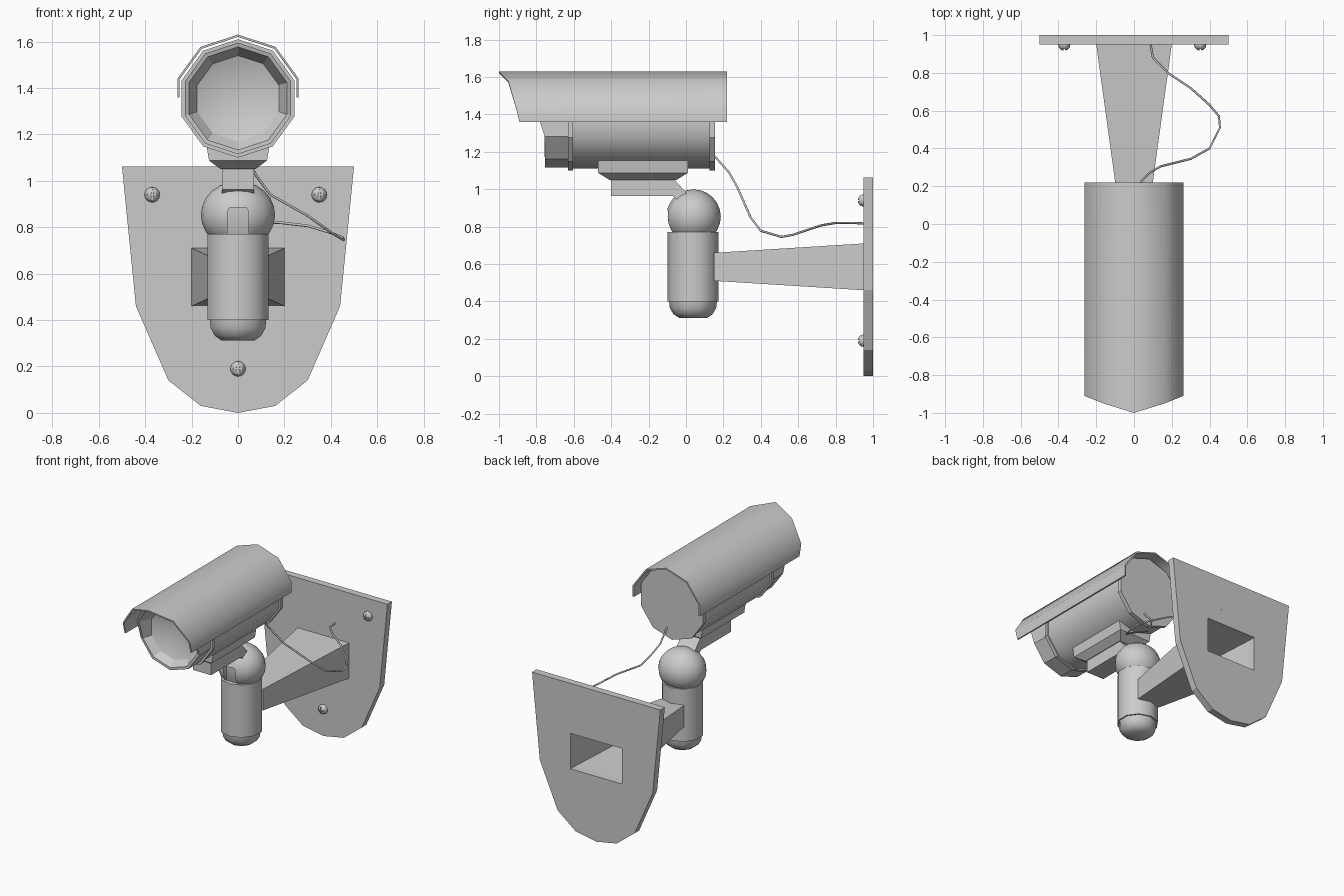
import bpy, bmesh
from math import sin, cos, pi, radians

if "Cube" in bpy.data.objects:
    bpy.data.objects.remove(bpy.data.objects["Cube"])

CZ = 1.355   # height of the camera axis


def make(name, verts, faces, smooth=None):
    me = bpy.data.meshes.new(name)
    me.from_pydata(verts, [], faces)
    bm = bmesh.new()
    bm.from_mesh(me)
    bmesh.ops.recalc_face_normals(bm, faces=bm.faces)
    bm.to_mesh(me)
    bm.free()
    ob = bpy.data.objects.new(name, me)
    bpy.context.collection.objects.link(ob)
    if smooth:
        shade(ob, smooth)
    return ob


def activate(ob):
    bpy.ops.object.select_all(action='DESELECT')
    ob.select_set(True)
    bpy.context.view_layer.objects.active = ob


def shade(ob, angle):
    activate(ob)
    bpy.ops.object.shade_smooth_by_angle(angle=radians(angle))


def loft(name, rings, start=True, end=True, smooth=None, tip=None):
    """Skin equal-sized closed rings, with optional caps or a pointed end."""
    n = len(rings[0])
    verts = [p for r in rings for p in r]
    faces = [(k * n + i, k * n + (i + 1) % n, (k + 1) * n + (i + 1) % n, (k + 1) * n + i)
             for k in range(len(rings) - 1) for i in range(n)]
    last = (len(rings) - 1) * n
    if start:
        faces.append(tuple(range(n)))
    if tip:
        verts.append(tip)
        faces += [(last + i, last + (i + 1) % n, len(verts) - 1) for i in range(n)]
    elif end:
        faces.append(tuple(range(last, last + n)))
    return make(name, verts, faces, smooth)


def ring_y(r, y):
    """Ten-sided ring round the camera axis; y may be a function of height."""
    pts = []
    for i in range(10):
        a = pi / 2 + i * pi / 5
        z = CZ + r * sin(a)
        pts.append((r * cos(a), y(z) if callable(y) else y, z))
    return pts


def ring_z(r, z, cy=0.0375):
    return [(r * cos(pi / 2 + i * pi / 5), cy + r * sin(pi / 2 + i * pi / 5), z) for i in range(10)]


def rect_y(x, z0, z1, y):
    return [(-x, y, z0), (x, y, z0), (x, y, z1), (-x, y, z1)]


def rect_z(x, y0, y1, z):
    return [(-x, y0, z), (x, y0, z), (x, y1, z), (-x, y1, z)]


def cut(ob, *cutters):
    for c in cutters:
        c.hide_render = True
        m = ob.modifiers.new("cut", 'BOOLEAN')
        m.object = c
        m.solver = 'EXACT'
        activate(ob)
        bpy.ops.object.modifier_apply(modifier=m.name)
        bpy.data.objects.remove(c)


# Wall plate with the opening behind the arm
half = [(0.5, 1.062), (0.44, 0.46), (0.30, 0.14), (0.16, 0.03)]
outline = half + [(0, 0)] + [(-x, z) for x, z in reversed(half)]
plate = loft("wall_plate", [[(x, y, z) for x, z in outline] for y in (0.95, 1.0)])
cut(plate, loft("plate_cutter", [rect_y(0.2, 0.46, 0.71, y) for y in (0.9, 1.1)]))

# Hollow tapered arm
loft("arm", [rect_y(0.2, 0.46, 0.71, 0.951), rect_y(0.09, 0.51, 0.66, 0.15)], start=False)

# Post and its domed lower cap
loft("post", [ring_z(0.1375, 0.40), ring_z(0.1375, 0.77)], smooth=40)
loft("post_cap", [ring_z(r, z) for r, z in
                  ((0.128, 0.402), (0.124, 0.365), (0.105, 0.332), (0.075, 0.312))],
     smooth=50)

# Ball joint with a slot in the front
bpy.ops.mesh.primitive_uv_sphere_add(segments=16, ring_count=12, location=(0, 0.04, 0.853))
ball = bpy.context.object
ball.name = "ball_joint"
ball.scale = (0.16, 0.146, 0.146)
bpy.ops.object.transform_apply(location=True, scale=True)
slot = [(-0.045, 0.72), (0.045, 0.72), (0.045, 0.87), (0.035, 0.885), (-0.035, 0.885), (-0.045, 0.87)]
cut(ball, loft("slot_cutter", [[(x, y, z) for x, z in slot] for y in (-0.2, -0.065)]))
shade(ball, 40)

# Neck bracket between ball and camera
neck = [(-0.40, 1.06), (-0.40, 0.963), (-0.07, 0.963), (-0.03, 0.93), (0.02, 0.96), (-0.07, 1.06)]
loft("neck_bracket", [[(x, y, z) for y, z in neck] for x in (-0.07, 0.07)])

# Mounting shoe under the camera
loft("mount_shoe", [rect_z(0.075, -0.41, -0.05, 1.05), rect_z(0.125, -0.47, 0.01, 1.088),
                    rect_z(0.137, -0.47, 0.01, 1.16)])

# Camera body and its two end flanges
loft("camera_body", [ring_y(0.245, 0.15), ring_y(0.245, -0.62)], smooth=40)
loft("rear_flange", [ring_y(0.255, 0.155), ring_y(0.255, 0.125)])
loft("front_flange", [ring_y(0.255, -0.605), ring_y(0.255, -0.63)])


# Front bezel, its upper rim sweeping forward
def rim(z):
    return -0.755 - max(0, z - 1.28) * 0.33


loft("front_bezel", [ring_y(0.24, -0.625), ring_y(0.24, rim), ring_y(0.222, rim),
                     ring_y(0.185, -0.71)], start=False, end=False)
loft("lens", [ring_y(0.186, -0.71)], start=False, tip=(0, -0.635, CZ), smooth=60)


# Sun visor: thin shell over the top with a swept front edge
def visor_arc(r):
    arc = [(r * cos(radians(a)), CZ + r * sin(radians(a))) for a in (18, 54, 90, 126, 162)]
    return [(arc[0][0], 1.36)] + arc + [(arc[-1][0], 1.36)]


section = visor_arc(0.275) + visor_arc(0.265)[::-1]
front_y = [-0.89, -0.91, -0.95, -1.0, -0.95, -0.91, -0.89]
front = [(x, y, z) for (x, z), y in zip(section, front_y + front_y[::-1])]
back = [(x, 0.22, z) for x, z in section]
n = len(section)
faces = [(i, (i + 1) % n, n + (i + 1) % n, n + i) for i in range(n)]
for i in range(6):
    q = (i, i + 1, n - 2 - i, n - 1 - i)
    faces += [q, tuple(k + n for k in q)]
make("sun_visor", front + back, faces, smooth=40)

# Cable from the camera to the wall
path = [(.04, .15, 1.18), (.04, .23, 1.09), (.08, .27, 1.02), (.14, .305, .94), (.30, .345, .85),
        (.40, .40, .778), (.455, .51, .745), (.45, .57, .756), (.40, .63, .776), (.30, .72, .806),
        (.18, .80, .82), (.10, .88, .82), (.08, 1.0, .815)]
cu = bpy.data.curves.new("cable", 'CURVE')
cu.dimensions = '3D'
cu.bevel_depth = 0.006
cu.bevel_resolution = 1
cu.use_fill_caps = True
sp = cu.splines.new('POLY')
sp.points.add(len(path) - 1)
for p, co in zip(sp.points, path):
    p.co = (*co, 1)
bpy.context.collection.objects.link(bpy.data.objects.new("cable", cu))

# Cross-head screws
for k, (x, z) in enumerate(((-0.37, 0.94), (0.35, 0.94), (0, 0.19))):
    bpy.ops.mesh.primitive_uv_sphere_add(segments=12, ring_count=8, radius=0.033, location=(x, 0.95, z))
    screw = bpy.context.object
    screw.name = f"screw_{k + 1}"
    bpy.ops.object.transform_apply(location=True)
    bars = []
    for sx, sz in ((0.05, 0.007), (0.007, 0.05)):
        bpy.ops.mesh.primitive_cube_add(size=1, location=(x, 0.917, z), scale=(sx, 0.02, sz))
        bars.append(bpy.context.object)
    cut(screw, *bars)
    shade(screw, 40)
